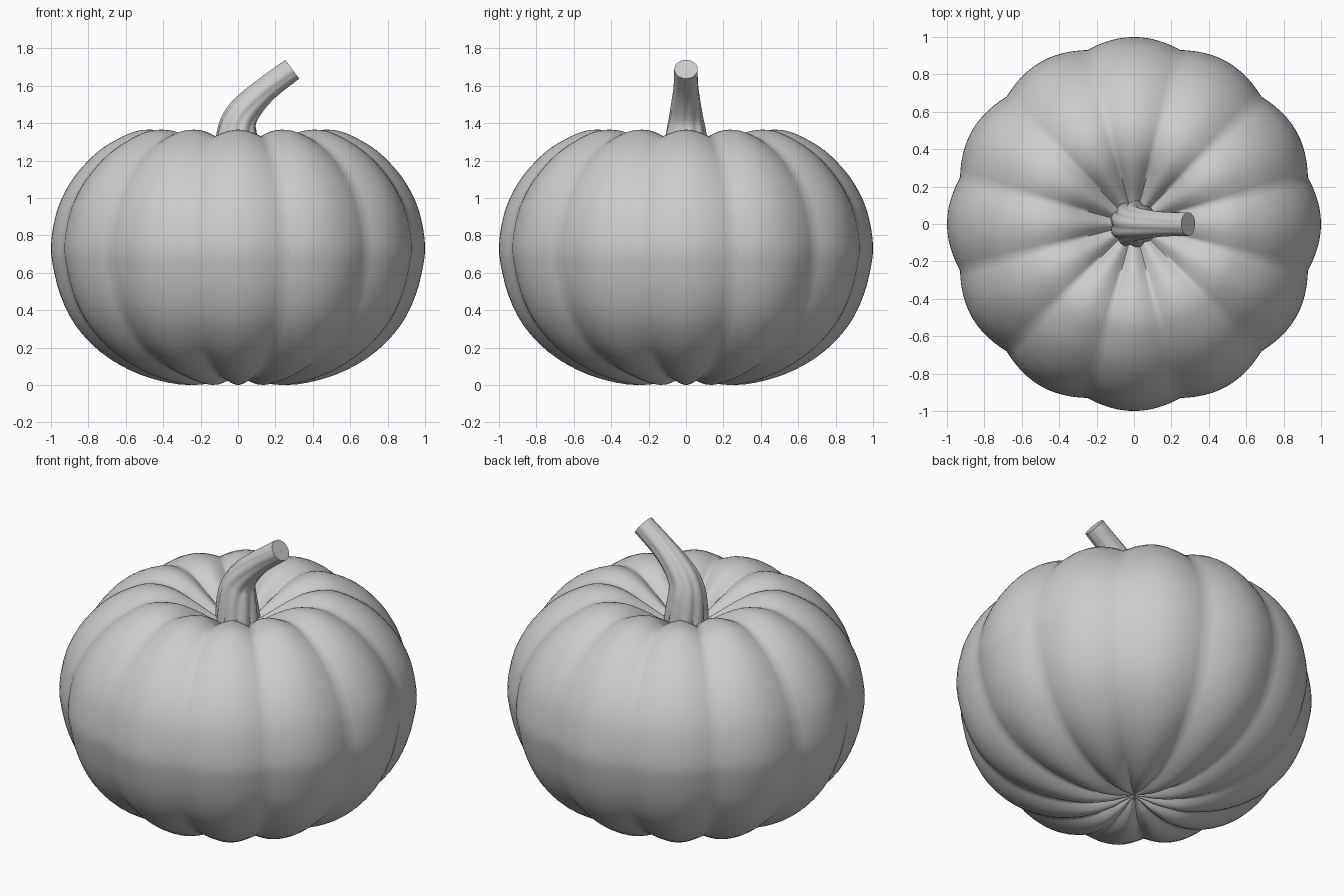
import bpy, bmesh, math
from mathutils import Vector

if "Cube" in bpy.data.objects:
    bpy.data.objects.remove(bpy.data.objects["Cube"], do_unlink=True)

GREY = (0.6, 0.6, 0.6, 1.0)
mat = bpy.data.materials.new("plain grey")
mat.use_nodes = True
mat.diffuse_color = GREY
mat.node_tree.nodes["Principled BSDF"].inputs["Base Color"].default_value = GREY


def spline(points, steps):
    """Smooth curve through the points (Catmull-Rom)."""
    p = [Vector(q) for q in points]
    p = [2 * p[0] - p[1]] + p + [2 * p[-1] - p[-2]]
    out = []
    for a, b, c, d in zip(p, p[1:], p[2:], p[3:]):
        for i in range(steps):
            t = i / steps
            out.append(0.5 * (2 * b + (c - a) * t + (2 * a - 5 * b + 4 * c - d) * t ** 2
                              + (3 * b - a - 3 * c + d) * t ** 3))
    return out + [p[-2]]


def tangent(pts, i):
    """Unit direction of the curve at one point, in its first two axes."""
    d = pts[min(i + 1, len(pts) - 1)] - pts[max(i - 1, 0)]
    return Vector((d[0], d[1])).normalized()


def loft(name, rings, caps, angle):
    """Skin closed rings of points into a smooth-shaded object."""
    bm = bmesh.new()
    loops = [[bm.verts.new(co) for co in ring] for ring in rings]
    for low, high in zip(loops, loops[1:]):
        for k in range(len(low)):
            j = (k + 1) % len(low)
            bm.faces.new((low[k], low[j], high[j], high[k]))
    if caps:
        bm.faces.new(loops[0][::-1])
        bm.faces.new(loops[-1])
    bmesh.ops.remove_doubles(bm, verts=bm.verts, dist=0.0001)
    bmesh.ops.recalc_face_normals(bm, faces=bm.faces)
    mesh = bpy.data.meshes.new(name)
    bm.to_mesh(mesh)
    bm.free()
    mesh.materials.append(mat)
    obj = bpy.data.objects.new(name, mesh)
    bpy.context.collection.objects.link(obj)
    bpy.ops.object.select_all(action="DESELECT")
    obj.select_set(True)
    bpy.context.view_layer.objects.active = obj
    bpy.ops.object.shade_smooth_by_angle(angle=math.radians(angle))
    return obj


# Ribbed body: ridge profile (radius, height), grooves pushed in along the normal
LOBES, PER_LOBE, GROOVE = 12, 12, 0.037
profile = spline([(0, .06), (.06, .045), (.14, .017), (.27, 0), (.42, .023), (.58, .08),
                  (.74, .18), (.87, .32), (.95, .48), (.99, .64), (1, .74), (.985, .86),
                  (.95, .98), (.87, 1.12), (.74, 1.255), (.58, 1.345), (.47, 1.365),
                  (.36, 1.345), (.25, 1.285), (.14, 1.21), (.06, 1.17), (0, 1.16)], 3)
rings = []
for i, (r, z) in enumerate(profile):
    t = tangent(profile, i)
    depth = GROOVE * min(1, max(r, 0) / 0.25) ** 0.8
    ring = []
    for k in range(LOBES * PER_LOBE):
        a = math.tau * k / (LOBES * PER_LOBE)
        d = depth * (1 - abs(math.cos(a * LOBES / 2)))
        rad = max(r - t.y * d, 0)
        ring.append((rad * math.cos(a), rad * math.sin(a), z + t.x * d))
    rings.append(ring)
loft("pumpkin_body", rings, False, 80)

# Bent stem: path (x, z, radius) with ridges that twist and fade towards the cut tip
RIDGES, SIDES = 9, 54
path = spline([(0, 1.14, .13), (-.005, 1.25, .122), (-.005, 1.355, .108), (.015, 1.43, .092),
               (.07, 1.505, .079), (.16, 1.59, .067), (.29, 1.688, .063)], 4)
rings = []
for i, (x, z, r) in enumerate(path):
    t = tangent(path, i)
    s = i / (len(path) - 1)
    ring = []
    for k in range(SIDES):
        a = math.tau * k / SIDES
        ridge = 1 - (0.13 - 0.1 * s) * (1 - abs(math.cos(a * RIDGES / 2)))
        u, v = r * ridge * math.cos(a + 0.6 * s), r * ridge * math.sin(a + 0.6 * s)
        ring.append((x + u * t.y, v, z - u * t.x))
    rings.append(ring)
loft("stem", rings, True, 50)
